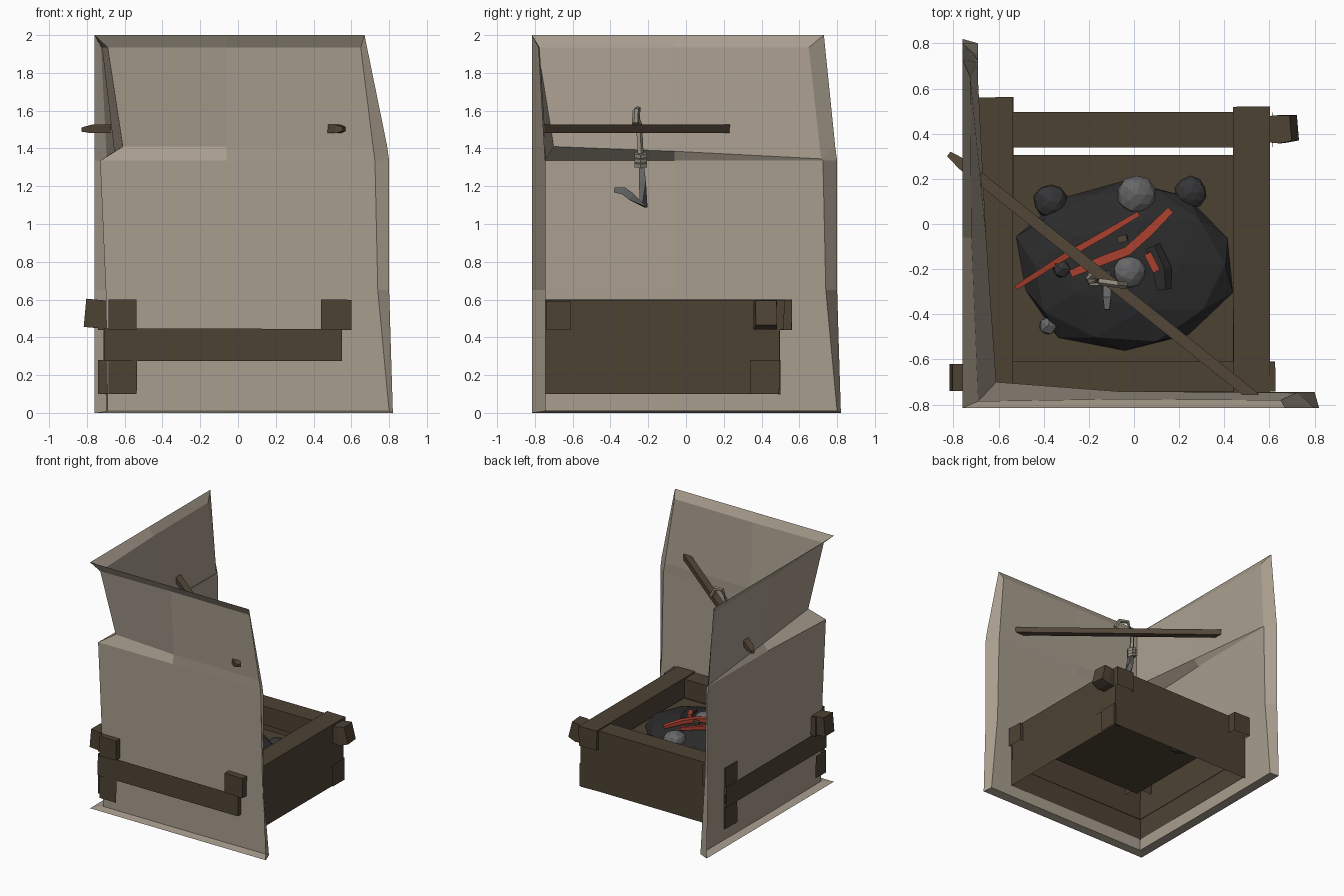
import bpy, bmesh, math, random
from mathutils import Vector

if "Cube" in bpy.data.objects:
    bpy.data.objects.remove(bpy.data.objects["Cube"])

random.seed(4)


def material(name, rgb):
    m = bpy.data.materials.new(name)
    m.diffuse_color = (*rgb, 1)
    m.use_nodes = True
    m.node_tree.nodes["Principled BSDF"].inputs["Base Color"].default_value = m.diffuse_color
    return m


PLASTER = material("plaster", (0.395, 0.34, 0.272))
WOOD = material("dark wood", (0.075, 0.055, 0.034))
BAR = material("bar wood", (0.085, 0.062, 0.039))
COAL = material("coal", (0.025, 0.025, 0.026))
ROCK = material("grey rock", (0.135, 0.135, 0.138))
DARK = material("dark rock", (0.036, 0.036, 0.038))
EMBER = material("ember red", (0.40, 0.052, 0.028))
ROPE = material("rope", (0.30, 0.27, 0.21))
IRON = material("iron", (0.13, 0.13, 0.13))


def finish(name, bm, mat):
    me = bpy.data.meshes.new(name)
    bm.to_mesh(me)
    bm.free()
    me.materials.append(mat)
    ob = bpy.data.objects.new(name, me)
    bpy.context.collection.objects.link(ob)
    return ob


def box(name, lo, hi, mat, wobble=0.0, drop=()):
    """Box without the faces whose normals are listed in drop."""
    bm = bmesh.new()
    bmesh.ops.create_cube(bm, size=1)
    gone = [f for f in bm.faces if any(f.normal.dot(Vector(d)) > 0.9 for d in drop)]
    bmesh.ops.delete(bm, geom=gone, context='FACES')
    for v in bm.verts:
        for i in range(3):
            v.co[i] = (lo[i] if v.co[i] < 0 else hi[i]) + random.uniform(-wobble, wobble)
    return finish(name, bm, mat)


def rod(name, pts, w, h, mat, sides=4, tip=1.0):
    """Sweep a flat-sided section along a path; tip scales both ends."""
    bm = bmesh.new()
    pts = [Vector(p) for p in pts]
    rings = []
    for i, p in enumerate(pts):
        t = (pts[min(i + 1, len(pts) - 1)] - pts[max(i - 1, 0)]).normalized()
        ref = Vector((0, 0, 1)) if abs(t.z) < 0.8 else Vector((1, 0, 0))
        s = t.cross(ref).normalized()
        u = s.cross(t)
        k = tip if i in (0, len(pts) - 1) else 1
        ring = []
        for j in range(sides):
            a = 2 * math.pi * (j + 0.5) / sides
            r = k / math.cos(math.pi / sides) / 2
            ring.append(bm.verts.new(p + s * math.cos(a) * w * r + u * math.sin(a) * h * r))
        rings.append(ring)
    for a, b in zip(rings, rings[1:]):
        for j in range(sides):
            n = (j + 1) % sides
            bm.faces.new((a[j], a[n], b[n], b[j]))
    bm.faces.new(rings[0])
    bm.faces.new(rings[-1])
    bmesh.ops.recalc_face_normals(bm, faces=bm.faces)
    return finish(name, bm, mat)


def rock(name, c, r, mat, sub=1, scale=(1, 1, 1), jitter=0.1, floor=None):
    bm = bmesh.new()
    bmesh.ops.create_icosphere(bm, subdivisions=sub, radius=r)
    for v in bm.verts:
        v.co *= 1 + random.uniform(-jitter, jitter)
        v.co = Vector(c) + Vector([v.co[i] * scale[i] for i in range(3)])
        if floor is not None:
            v.co.z = max(v.co.z, floor)
    return finish(name, bm, mat)


# Corner walls: open-backed plaster shells with rims, a ledge and end caps
Z = (0, 0.01, 0.65, 1.335, 1.41, 1.935, 2)
CORNER = ((-.76, -.815), (-.69, -.75), (-.70, -.752), (-.73, -.755),
          (-.61, -.70), (-.69, -.785), (-.76, -.815))
END = ((.82, -.815), (.80, -.745), (.74, -.745), (.725, -.745),
       (.715, -.75), (.65, -.78), (.67, -.815))


def wall(name, left):
    top = .73 if left else .67
    cap = (.82, .82, .80, .80, .79, top, top)
    bm = bmesh.new()
    grid = []
    for i, z in enumerate(Z):
        def place(a, d, zz):
            return (d + 0.055, a, zz) if left else (a, d, zz)
        mid_d = (-.815, -.75, -.75, -.75, -.71 if left else -.742, -.775, -.815)[i]
        mid_z = 1.385 if left and i == 4 else z
        end_z = 1.345 if left and i == 4 else z
        cap_z = 0 if i == 1 else 2 if i == 5 else z
        end_a = top if i == 6 else END[i][0]
        row = [(*CORNER[i], z), place(-.06, mid_d, mid_z),
               place(end_a, END[i][1], end_z), place(cap[i], -.815, cap_z)]
        grid.append([bm.verts.new(p) for p in row])
    for r0, r1 in zip(grid, grid[1:]):
        for j in range(3):
            f = (r0[j], r0[j + 1], r1[j + 1], r1[j])
            bm.faces.new(f if left else f[::-1])
    bmesh.ops.remove_doubles(bm, verts=bm.verts, dist=0.0005)
    return finish(name, bm, PLASTER)


wall("front_wall", False)
wall("left_wall", True)

# Stacked beams, hollow underneath: the lower rows are only outer shells
UP, DOWN = (0, 0, 1), (0, 0, -1)
INNER = {"left": (1, 0, 0), "right": (-1, 0, 0), "front": (0, 1, 0), "back": (0, -1, 0)}
BEAMS = {
    "lower": (.10, .28, {"left": (-.685, -.80, -.535, .50), "right": (.44, -.745, .60, .50),
                         "front": (-.74, -.742, .60, -.61), "back": (-.70, .34, .612, .495)}),
    "middle": (.276, .446, {"left": (-.71, -.74, -.56, .495), "right": (.42, -.74, .60, .495),
                            "front": (-.71, -.79, .55, -.62), "back": (-.70, .35, .60, .495)}),
    "upper": (.44, .60, {"left": (-.685, -.80, -.535, .56), "right": (.44, -.80, .60, .52),
                         "front": (-.74, -.742, .625, -.61), "back": (-.70, .34, .60, .495)}),
}
for row, (z0, z1, sides) in BEAMS.items():
    for side, (x0, y0, x1, y1) in sides.items():
        drop = [DOWN] if row == "upper" else [UP, DOWN, INNER[side]]
        lap = .008 if side in ("front", "back") and row == "upper" else 0
        box(row + "_" + side + "_beam", (x0, y0, z0), (x1, y1, z1 - lap), WOOD, .002, drop)
# Boards lining the wall side of the middle row
box("front_lining", (-.68, -.745, .275), (.60, -.738, .446), WOOD)
box("left_lining", (-.69, -.74, .275), (-.683, .49, .446), WOOD)
# Rough beam ends sticking out of the corners
rod("back_beam_end", [(.58, .42, .51), (.65, .42, .515), (.71, .425, .53)], .125, .15, WOOD, 4, .9)
rod("front_beam_end", [(-.70, -.68, .52), (-.81, -.68, .53)], .12, .15, WOOD)

# Hearth floor and coal heap
box("hearth_floor", (-.56, -.63, .41), (.46, .305, .425), WOOD)
rock("coal_heap", (-.04, -.18, .425), 1, COAL, 2, (.485, .385, .135), .05, .415)


def heap(x, y):
    """Height of the heap surface at x, y."""
    q = 1 - ((x + .04) / .485) ** 2 - ((y + .18) / .385) ** 2
    return .425 + .135 * math.sqrt(max(q, 0))


# Rocks in the coals
for i, (x, y, r, m) in enumerate(((.01, .13, .085, ROCK), (-.02, -.21, .072, ROCK),
                                  (-.38, -.45, .045, ROCK), (-.37, .10, .075, DARK),
                                  (.25, .14, .07, DARK), (-.32, -.20, .042, DARK))):
    rock("rock_%d" % i, (x, y, min(heap(x, y), .545)), r, m,
         2 if r > .06 else 1, (1, 1, .75), .05)

# Glowing sticks and charred pieces on the heap
for i, (path, w) in enumerate((
        (((-.52, -.28), (-.30, -.14), (-.14, -.05), (.02, .045)), .028),
        (((-.28, -.22), (-.15, -.165), (-.03, -.12), (.06, -.04), (.16, .06)), .04),
        (((.06, -.13), (.10, -.21)), .042))):
    rod("ember_%d" % i, [(x, y, heap(x, y) + .02) for x, y in path], w, .03, EMBER, 4, .8)
rod("charred_log", [(.08, -.10, .55), (.12, -.20, .55), (.13, -.29, .545)], .075, .05, COAL, 5, .8)
rod("wood_chip", [(-.07, -.07, .575), (-.03, -.06, .585)], .03, .02, BAR)

# Diagonal bar through both walls
rod("hanging_bar", [(-.82, .31, 1.50), (-.76, .265, 1.503), (.53, -.765, 1.503), (.56, -.79, 1.503)],
    .05, .045, BAR, 4, .5)

# Rope looped over the bar, knot and iron hook
rod("rope_loop", [(-.04, -.27, 1.53), (-.08, -.265, 1.60), (-.15, -.255, 1.61),
                  (-.19, -.25, 1.53), (-.18, -.24, 1.33)], .028, .028, ROPE, 5)
for i in range(3):
    z = 1.305 + i * .025
    rod("knot_%d" % i, [(-.18, -.24, z), (-.175, -.24, z + .02)], .065, .065, ROPE, 6)
rod("hook", [(-.18, -.24, 1.36), (-.15, -.23, 1.22), (-.12, -.225, 1.10),
             (-.12, -.29, 1.145), (-.12, -.33, 1.175), (-.12, -.38, 1.18)], .036, .04, IRON, 4, .6)
